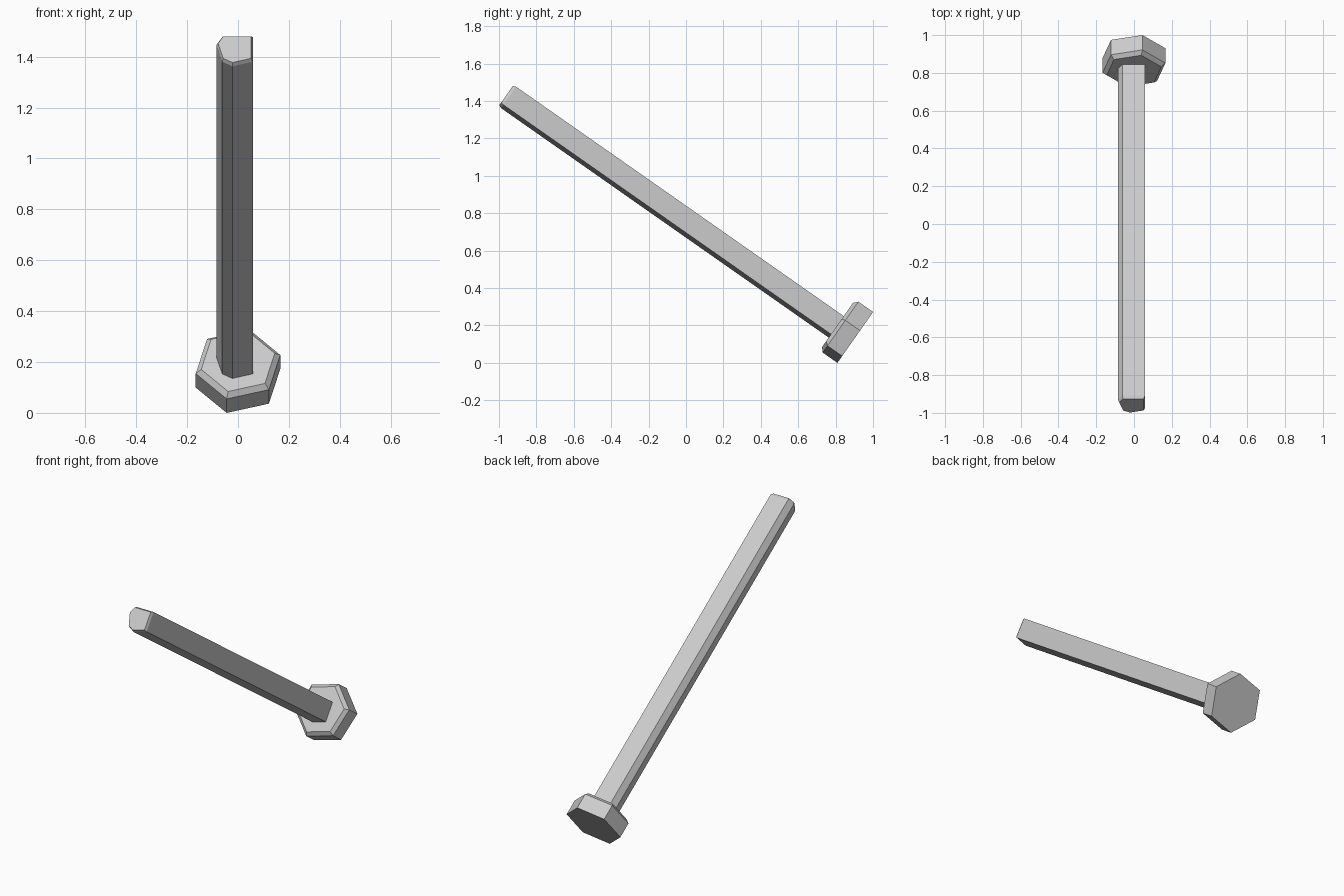
import bpy, bmesh, math
from mathutils import Matrix

cube = bpy.data.objects.get("Cube")
if cube:
    bpy.data.objects.remove(cube, do_unlink=True)

# Bare grey metal
GREY = (0.6, 0.6, 0.6, 1)
steel = bpy.data.materials.new("grey_metal")
steel.use_nodes = True
steel.diffuse_color = GREY
steel.node_tree.nodes["Principled BSDF"].inputs["Base Color"].default_value = GREY

# The bolt's own axis leans towards the front, starting at the head's base
LEAN = Matrix.Translation((0, 0.905, 0.136)) @ Matrix.Rotation(math.radians(55), 4, 'X')


def chamfered_prism(name, profile, bottom, rim, top, inset):
    """Extrude a profile along the bolt axis and chamfer its far end."""
    cx = sum(p[0] for p in profile) / len(profile)
    cy = sum(p[1] for p in profile) / len(profile)
    bm = bmesh.new()
    rings = []
    for height, scale in ((bottom, 1), (rim, 1), (top, inset)):
        rings.append([bm.verts.new((cx + (x - cx) * scale, cy + (y - cy) * scale, height))
                      for x, y in profile])
    for low, high in zip(rings, rings[1:]):
        for i in range(len(profile)):
            j = (i + 1) % len(profile)
            bm.faces.new((low[i], low[j], high[j], high[i]))
    bm.faces.new(rings[0][::-1])
    bm.faces.new(rings[-1])
    bmesh.ops.recalc_face_normals(bm, faces=bm.faces)
    mesh = bpy.data.meshes.new(name)
    bm.to_mesh(mesh)
    bm.free()
    mesh.materials.append(steel)
    obj = bpy.data.objects.new(name, mesh)
    obj.matrix_world = LEAN
    bpy.context.collection.objects.link(obj)


# Hexagonal head
hexagon = [(0.172 * math.cos(math.radians(15 + 60 * i)),
            0.172 * math.sin(math.radians(15 + 60 * i))) for i in range(6)]
chamfered_prism("bolt_head", hexagon, 0, 0.096, 0.116, 0.87)

# Uneven six-sided shank
shank = [(-0.022, -0.082), (0.058, -0.06), (0.058, 0.058),
         (-0.062, 0.058), (-0.085, 0.02), (-0.062, -0.06)]
chamfered_prism("bolt_shank", shank, 0.1, 2.255, 2.271, 0.9)
